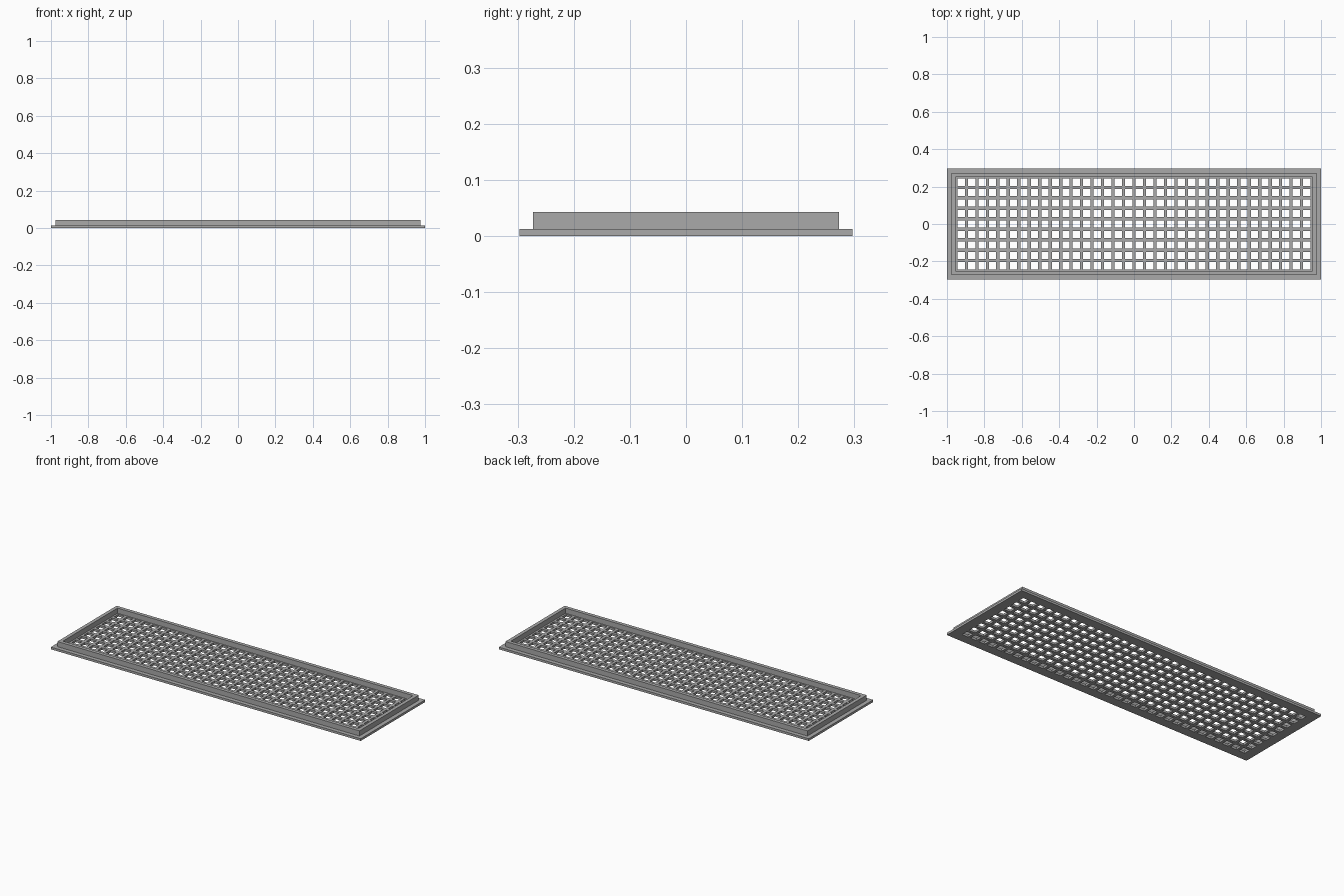
import bpy, bmesh

default = bpy.data.objects.get("Cube")
if default:
    bpy.data.objects.remove(default, do_unlink=True)

# Overall sizes
HALF_X, HALF_Y = 1.0, 0.297
RIM_X, RIM_Y, RIM_WIDTH = 0.975, 0.273, 0.021
PLATE_TOP, RIM_TOP = 0.013, 0.043
COLUMNS, ROWS, PITCH, HOLE = 34, 9, 0.056, 0.039

metal = bpy.data.materials.new("grey metal")
metal.use_nodes = True
colour = (0.4, 0.4, 0.4, 1)
metal.diffuse_color = colour
metal.node_tree.nodes["Principled BSDF"].inputs["Base Color"].default_value = colour


def hole_cuts(count, half):
    """Grid lines along one axis: both ends and the two edges of every hole."""
    cuts = [-half]
    for i in range(count):
        centre = (i - (count - 1) / 2) * PITCH
        cuts += [centre - HOLE / 2, centre + HOLE / 2]
    return cuts + [half]


def slab(name, xs, ys, is_open, bottom, top):
    """Solid sheet over a grid of cells, left open where is_open(i, j)."""
    bm = bmesh.new()
    grid = [[bm.verts.new((x, y, bottom)) for y in ys] for x in xs]
    for i in range(len(xs) - 1):
        for j in range(len(ys) - 1):
            if not is_open(i, j):
                bm.faces.new((grid[i][j], grid[i + 1][j],
                              grid[i + 1][j + 1], grid[i][j + 1]))
    raised = bmesh.ops.extrude_face_region(bm, geom=bm.faces[:], use_keep_orig=True)
    verts = [g for g in raised["geom"] if isinstance(g, bmesh.types.BMVert)]
    bmesh.ops.translate(bm, verts=verts, vec=(0, 0, top - bottom))
    bmesh.ops.recalc_face_normals(bm, faces=bm.faces[:])
    mesh = bpy.data.meshes.new(name)
    bm.to_mesh(mesh)
    bm.free()
    mesh.materials.append(metal)
    obj = bpy.data.objects.new(name, mesh)
    bpy.context.collection.objects.link(obj)
    return obj


def rim_cuts(half):
    return [-half, RIM_WIDTH - half, half - RIM_WIDTH, half]


# Flanged plate perforated with square holes
slab("perforated_plate", hole_cuts(COLUMNS, HALF_X), hole_cuts(ROWS, HALF_Y),
     lambda i, j: i % 2 == 1 and j % 2 == 1, 0, PLATE_TOP)

# Raised rim around the perforated field
slab("raised_rim", rim_cuts(RIM_X), rim_cuts(RIM_Y),
     lambda i, j: i == 1 and j == 1, PLATE_TOP, RIM_TOP)
